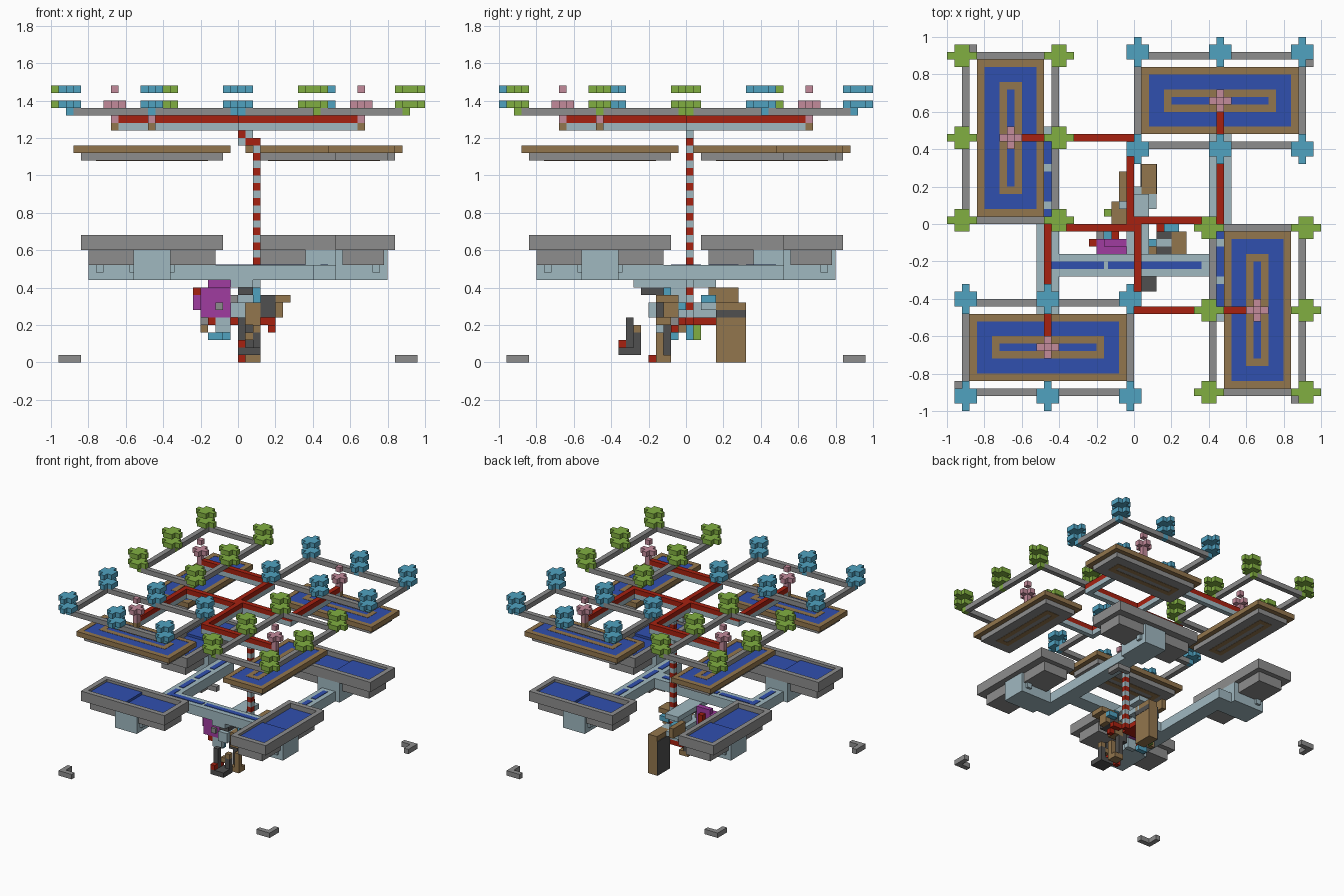
import bpy, bmesh, math
from mathutils import Matrix, Vector

cube = bpy.data.objects.get("Cube")
if cube:
    bpy.data.objects.remove(cube)

UNIT = 0.04  # edge length of one block


def material(name, r, g, b):
    m = bpy.data.materials.new(name)
    m.use_nodes = True
    m.diffuse_color = (r, g, b, 1)
    m.node_tree.nodes["Principled BSDF"].inputs["Base Color"].default_value = (r, g, b, 1)
    return m


GREY = material("stone grey", .27, .27, .27)
BROWN = material("wood brown", .29, .18, .075)
WATER = material("water blue", .03, .08, .43)
PALE = material("pale blue", .35, .48, .53)
RED = material("red", .39, .015, .005)
PINK = material("pink", .55, .26, .33)
GREEN = material("leaf green", .22, .43, .053)
SKY = material("leaf blue", .08, .36, .53)
DARK = material("dark grey", .08, .08, .08)
MAGENTA = material("magenta", .35, .045, .35)


def build(name, mat, boxes, turn=0):
    """One object from (x, y, z, width, depth, height) boxes in block units."""
    bm = bmesh.new()
    for x, y, z, w, d, h in boxes:
        place = Matrix.Translation(Vector((x + w / 2, y + d / 2, z + h / 2)) * UNIT)
        size = Matrix.Diagonal((w * UNIT, d * UNIT, h * UNIT, 1))
        bmesh.ops.create_cube(bm, size=1, matrix=place @ size)
    spin = Matrix.Rotation(math.radians(90 * turn), 4, "Z")
    bmesh.ops.transform(bm, matrix=spin, verts=bm.verts)
    mesh = bpy.data.meshes.new(name)
    bm.to_mesh(mesh)
    bm.free()
    mesh.materials.append(mat)
    obj = bpy.data.objects.new(name, mesh)
    bpy.context.collection.objects.link(obj)
    return obj


def ring(x0, y0, x1, y1, z, h):
    """Rectangular border one block wide."""
    w, d = x1 - x0, y1 - y0
    return [(x0, y0, z, w, 1, h), (x0, y1 - 1, z, w, 1, h),
            (x0, y0 + 1, z, 1, d - 2, h), (x1 - 1, y0 + 1, z, 1, d - 2, h)]


def tree(x, trunk_y, base):
    """Two flat leaf crosses over a one-block trunk."""
    parts = [(x, trunk_y, 33, 1, 1, 1)]
    for z in (34, 36):
        parts += [(x, base, z, 1, 4, 1), (x - 1, base + 1, z, 3, 2, 1)]
    return parts


# Four pinwheel quarters
for turn, side in enumerate(("back_right", "back_left", "front_left", "front_right")):
    def part(name, mat, boxes):
        build(side + "_" + name, mat, boxes, turn)

    # Tree garden on a grey frame
    trees = []
    for x in (0, 11, 22):
        trees += tree(x, 10, 8) + tree(x, 22, 21)
    part("trees", GREEN if turn % 2 else SKY, trees)
    frame = [(x, y, 33, 10, 1, 1) for x in (1, 12) for y in (10, 22)]
    part("tree_frame", GREY, frame + [(x, 11, 33, 1, 11, 1) for x in (0, 22)])

    # Overhead beam and its pale underside
    part("beam", RED, [(0, 0, 32, 12, 1, 1), (11, 1, 32, 1, 15, 1)])
    part("beam_underside", PALE, [(0, 0, 31, 12, 1, 1), (11, 1, 31, 1, 15, 1)])

    # Pink spout at the beam end
    part("spout", PINK, [(11, 16, 32, 1, 1, 2), (10, 16, 34, 3, 1, 1),
                         (11, 15, 34, 1, 3, 1), (11, 16, 36, 1, 1, 1)])
    part("spout_nozzle", BROWN, [(11, 16, 31, 1, 1, 1)])

    # Upper pool
    part("pool_border", BROWN, ring(1, 12, 22, 21, 28, 1) + ring(4, 15, 19, 18, 26.95, 2.05))
    part("pool_water", WATER, [(2, 13, 28, 19, 7, .95)])
    part("pool_bottom", GREY, [(2, 13, 27, 19, 7, 1)])

    # Lower tray, its water and support
    part("tray", GREY, ring(2, 13, 21, 21, 15, 2)
         + [(3, 14, 15, 17, 6, .5), (3, 14, 13, 17, 5.5, 2)])
    part("tray_water", WATER, [(3, 14, 15.5, 9, 6, .5), (12, 14, 15.5, 8, 6, 1)])
    part("tray_support", PALE, [(9, 13, 11, 5, 7, 4), (8.5, 18, 12, 6, 1, 1)])

    # Ground corner marker
    part("corner_marker", GREY, [(21, 23, 0, 3, 1, 1), (23, 21, 0, 1, 2, 1)])

# Water channels joining the supports
build("channels", PALE, [(10, -13, 11, 3, 26, 2), (-13, -13, 11, 3, 26, 2),
                         (-10, -7, 11, 20, 3, 2)])
stripes = [(x, y, 13, 1, 4, .1) for x in (-12, 11) for y in range(-12, 12, 5)]
stripes += [(x, -6, 13, 8, 1, .1) for x in (-12, -3.5, 1)]
build("channel_water", WATER, stripes)

# Banded mast and its stepped top
build("mast_red_bands", RED, [(2, 0, z, 1, 1, 1) for z in range(5, 29, 2)]
      + [(1, 0, 29, 2, 1, 1), (0, 0, 30, 1, 1, 1)])
build("mast_pale_bands", PALE, [(2, 0, z, 1, 1, 1) for z in range(6, 29, 2)]
      + [(1, 0, 30, 1, 1, 1), (0, 0, 29, 1, 1, 1)])

# Tall cabinet at the back
build("cabinet", BROWN, [(1, 4, 0, 2, 4, 8)])
build("cabinet_side", DARK, [(.85, 4, 0, .15, 4, 7), (2.9, 4, 6, .15, 4, 1)])

# Central machine
build("machine_body", PALE, [(-1, -7, 10, 3, 11, 1), (-1, -5, 6, 2, 9, 2),
                             (0, -2, 8, 2, 3, 2), (-2, 2, 7, 5, 3, 1),
                             (3, -3, 7, 2, 1, 2), (-3, -4, 4, 2, 1, 2)])
build("machine_panels", DARK, [(0, -6, 9, 2, 5, 1), (3, -4, 6, 2, 3, 3)])
build("machine_crates", BROWN, [(4, -4, 8, 3, 3, 1), (1, -4, 5, 2, 2, 3),
                                (-3, 0, 5, 2, 3, 1), (-2, 3, 8, 1, 4, 2),
                                (-5, -1, 4, 1, 1, 2), (5, -3, 6, 1, 2, 2)])
build("machine_red_parts", RED, [(-2, -1, 5, 4, 5, 1), (3, -1, 5, 2, 1, 1),
                                 (-4, -4, 5, 1, 1, 1), (-6, -3, 9, 1, 1, 1),
                                 (-3, -3, 8, 1, 2, 2), (4, -2, 4, 1, 1, 1)])
build("machine_blue_parts", SKY, [(2, -3, 8, 1, 1, 2), (4, -1, 7, 2, 1, 1),
                                  (-2, 0, 3, 1, 1, 2), (0, 2, 8, 1, 2, 1),
                                  (-4, -2, 3, 2, 1, 1), (3, -6, 11, 1, 1, 1)])
build("machine_green_parts", GREEN, [(-3, 1, 3, 1, 1, 2), (-4, 1, 6, 1, 1, 1)])
build("magenta_drum", MAGENTA, [(-5, -4, 6, 4, 2, 4), (-6, -3, 7, 5, 1, 2),
                                (-4, -3, 10, 3, 1, 1)])
build("drum_fittings", GREY, [(-3, -4.5, 7, 1, 1, 1), (-5, -2, 5, 1, 1, 1),
                              (-2, -4, 8, 2, 1, 1)])

# Legs and feet
build("front_leg", DARK, [(0, -8, 1, 1, 1, 5), (0, -9, 1, 3, 3, 1), (2, -7, 1, 1, 1, 3)])
build("front_leg_tips", RED, [(0, -9, 2, 1, 1, 1), (0, -7, 2, 1, 1, 1)])
build("front_leg_cap", BROWN, [(1, -7, 3, 1, 1, 1), (2, -7, 4, 1, 1, 1)])
build("rear_leg", DARK, [(1, -3, 1, 1, 1, 5), (0, -3, 4, 1, 1, 2)])
build("rear_leg_foot", BROWN, [(1, -4, 0, 2, 2, 1), (2, -4, 1, 1, 1, 3)])
build("rear_leg_tip", RED, [(0, -5, 0, 1, 1, 1)])
